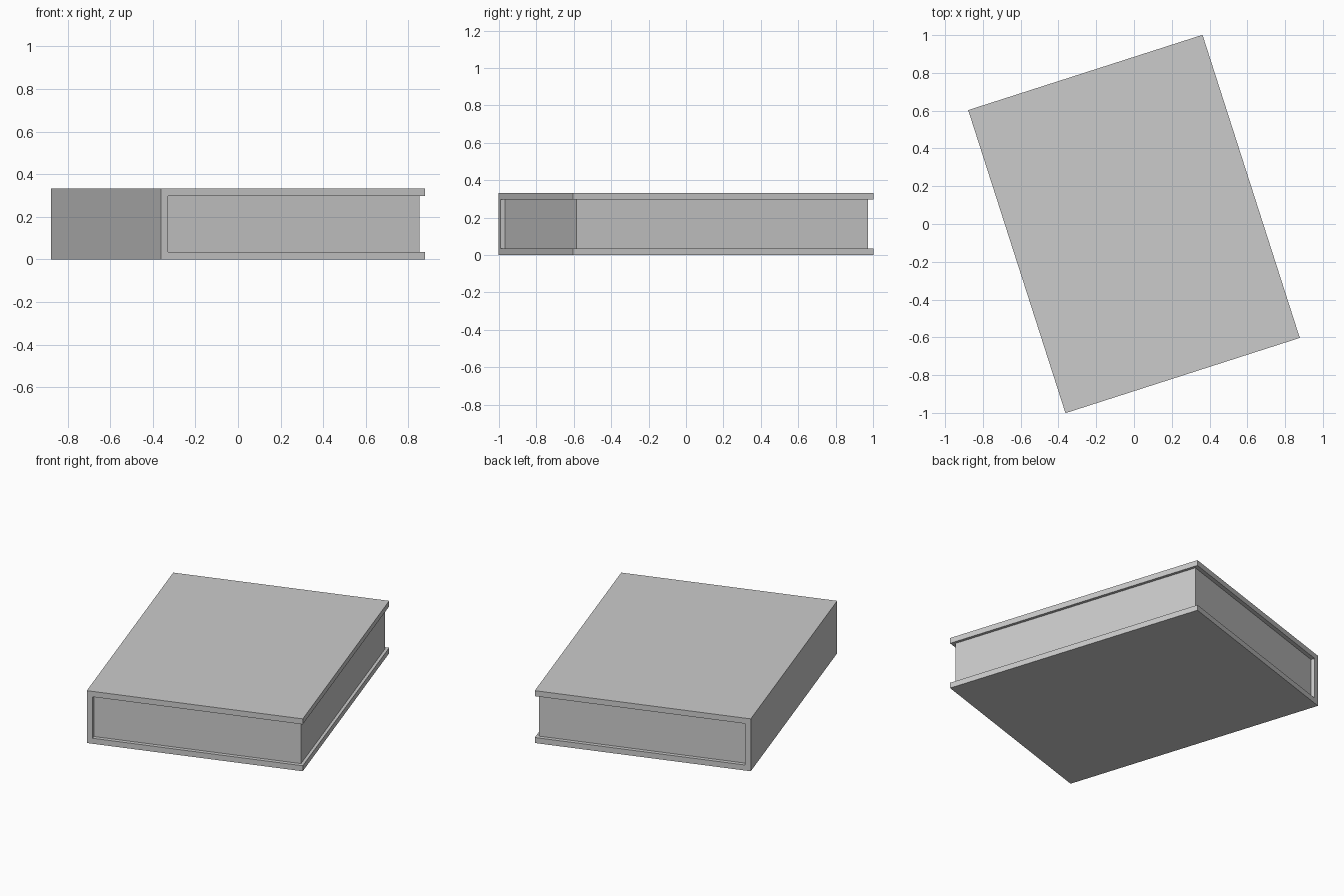
import bpy
import bmesh
import math

cube = bpy.data.objects.get("Cube")
if cube:
    bpy.data.objects.remove(cube, do_unlink=True)

WIDTH, LENGTH, HEIGHT = 1.303, 1.685, 0.333
BOARD = 0.035
TURN = math.radians(17.8)

grey = bpy.data.materials.new("plain_grey")
grey.use_nodes = True
colour = (0.6, 0.6, 0.6, 1)
grey.diffuse_color = colour
grey.node_tree.nodes["Principled BSDF"].inputs["Base Color"].default_value = colour


def extrude_profile(name, profile, length):
    """Extrude an xz outline along y, centred, then turn it about z."""
    bm = bmesh.new()
    face = bm.faces.new([bm.verts.new((x, -length / 2, z)) for x, z in profile])
    result = bmesh.ops.extrude_face_region(bm, geom=[face])
    moved = [v for v in result["geom"] if isinstance(v, bmesh.types.BMVert)]
    bmesh.ops.translate(bm, verts=moved, vec=(0, length, 0))
    bmesh.ops.recalc_face_normals(bm, faces=bm.faces)
    mesh = bpy.data.meshes.new(name)
    bm.to_mesh(mesh)
    bm.free()
    mesh.materials.append(grey)
    obj = bpy.data.objects.new(name, mesh)
    obj.rotation_euler.z = TURN
    bpy.context.collection.objects.link(obj)
    return obj


# Cover: two boards joined by the spine on the -x side
side = WIDTH / 2
inner, low, high = -side + BOARD, BOARD, HEIGHT - BOARD
extrude_profile("book_cover", [
    (-side, 0), (side, 0), (side, low), (inner, low),
    (inner, high), (side, high), (side, HEIGHT), (-side, HEIGHT)], LENGTH)

# Page block: set back from the three open edges
fore_edge = side - 0.018
extrude_profile("page_block", [
    (inner, low), (fore_edge, low), (fore_edge, high), (inner, high)],
    LENGTH - 0.05)
